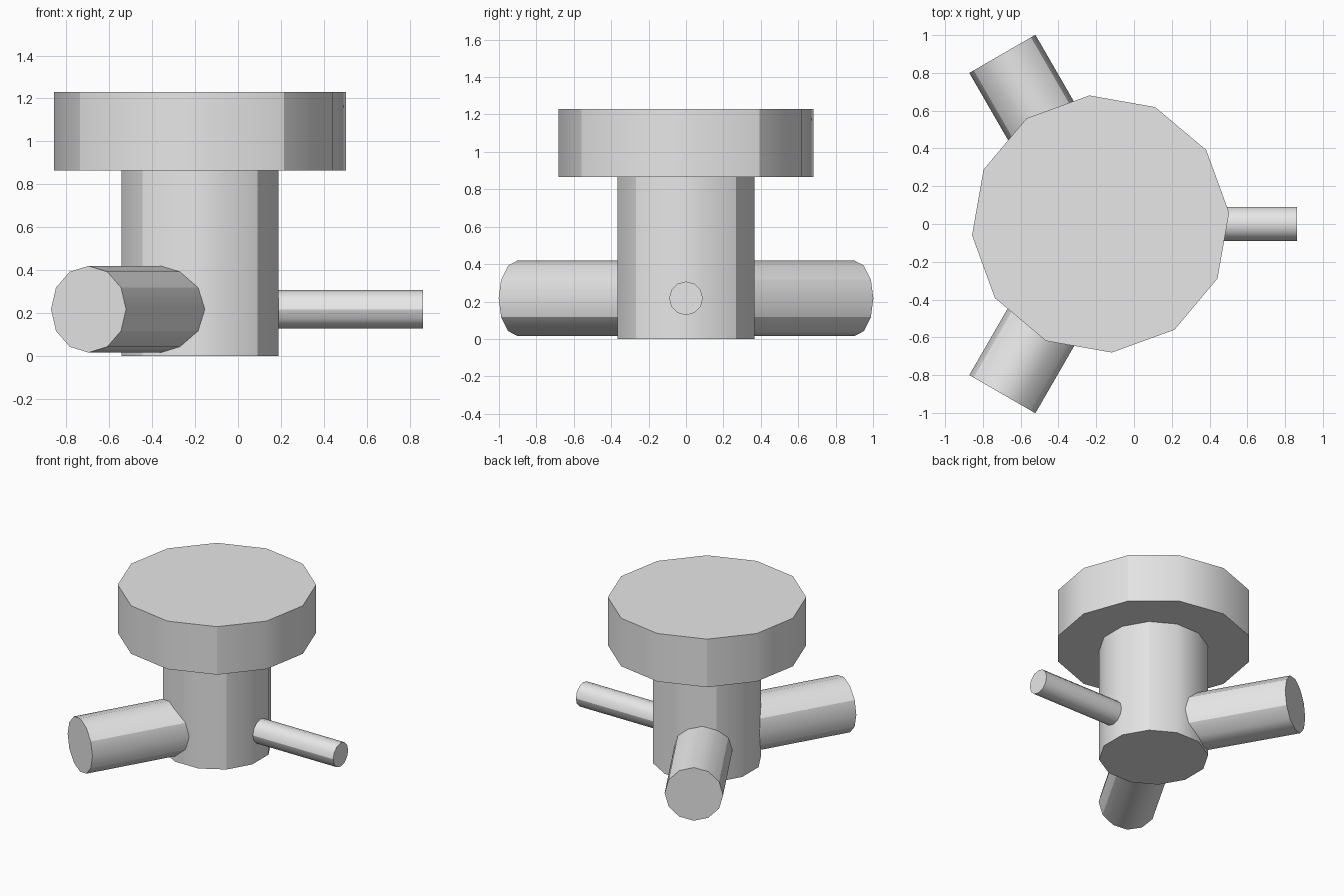
import bpy
import bmesh
from math import radians, cos, sin
from mathutils import Matrix

default = bpy.data.objects.get("Cube")
if default:
    bpy.data.objects.remove(default, do_unlink=True)

SIDES = 12
CENTRE_X = -0.177
ARM_Z = 0.217

grey = bpy.data.materials.new("plain grey")
grey.use_nodes = True
grey.diffuse_color = (0.8, 0.8, 0.8, 1)
for node in grey.node_tree.nodes:
    if node.type == 'BSDF_PRINCIPLED':
        node.inputs["Base Color"].default_value = (0.8, 0.8, 0.8, 1)


def prism(name, radius, start, end, phase, creases, matrix):
    """Capped twelve-sided cylinder along local z, with chosen long edges sharp."""
    bm = bmesh.new()
    angles = [phase + 360 / SIDES * i for i in range(SIDES)]
    rings = [[bm.verts.new((radius * cos(radians(a)), radius * sin(radians(a)), z))
              for a in angles] for z in (start, end)]
    low, high = rings
    for i in range(SIDES):
        j = (i + 1) % SIDES
        bm.faces.new((low[i], low[j], high[j], high[i])).smooth = True
    for ring in (low[::-1], high):
        cap = bm.faces.new(ring)
        for edge in cap.edges:
            edge.smooth = False
    for i, a in enumerate(angles):
        if round(a) % 360 in creases:
            bm.edges.get((low[i], high[i])).smooth = False
    bm.transform(matrix)
    mesh = bpy.data.meshes.new(name)
    bm.to_mesh(mesh)
    bm.free()
    mesh.materials.append(grey)
    obj = bpy.data.objects.new(name, mesh)
    bpy.context.collection.objects.link(obj)
    return obj


# Upright column and the wide cap on it
upright = Matrix.Translation((CENTRE_X, 0, 0))
prism("column", 0.378, 0, 0.866, 15, (45, 135, 225, 315), upright)
prism("cap", 0.683, 0.865, 1.23, 5, (35, 125, 215, 305), upright)

# Three arms, evenly spread around the column
for name, turn, radius, creases in (
        ("thin_arm", 0, 0.09, (90, 270)),
        ("back_arm", 120, 0.202, (60, 120, 240, 300)),
        ("front_arm", 240, 0.202, (60, 120, 240, 300))):
    place = (Matrix.Translation((CENTRE_X, 0, ARM_Z))
             @ Matrix.Rotation(radians(turn), 4, 'Z')
             @ Matrix.Rotation(radians(90), 4, 'Y'))
    prism(name, radius, 0.2, 1.04, 0, creases, place)
